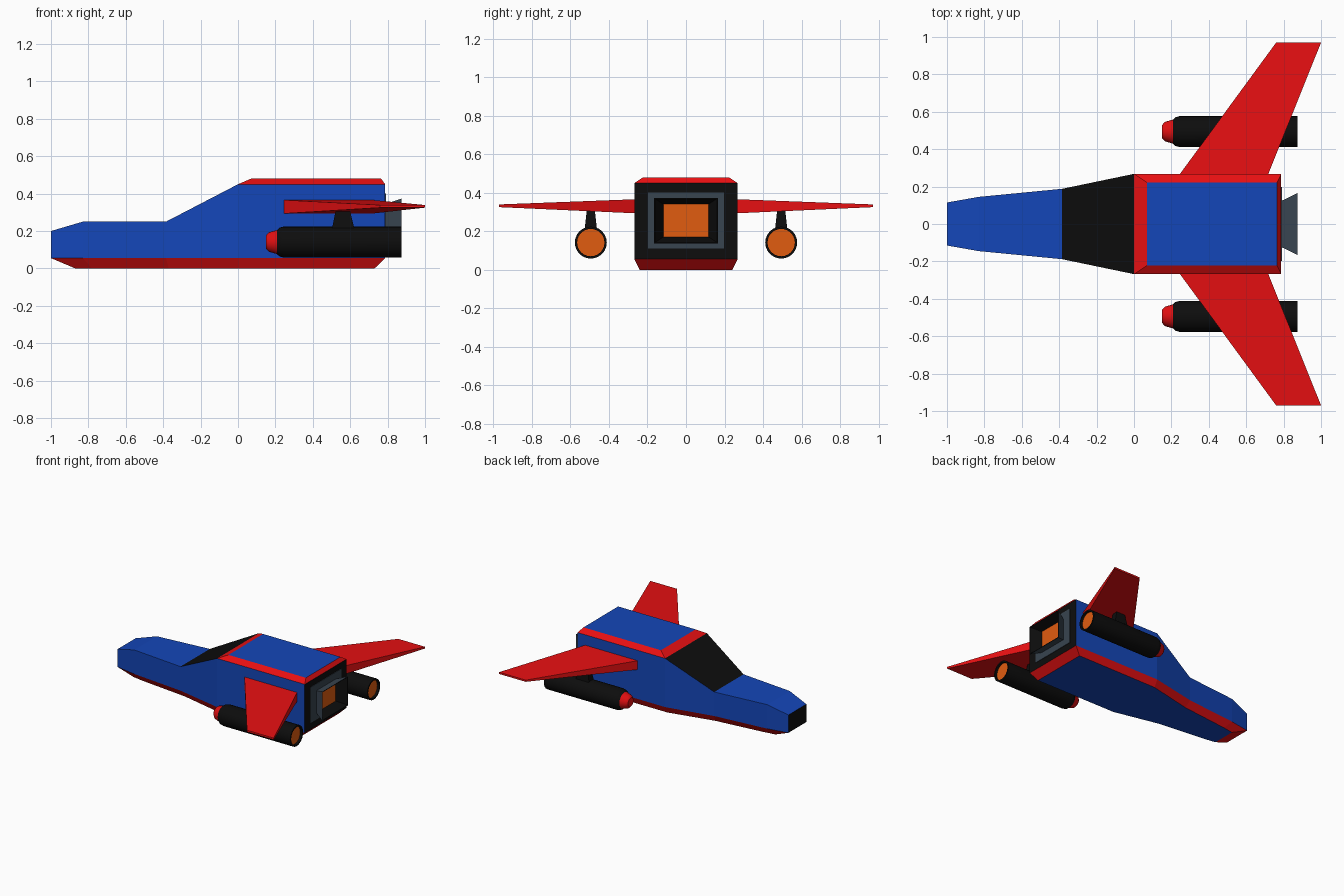
import bpy, bmesh
from math import cos, sin, pi, radians

if "Cube" in bpy.data.objects:
    bpy.data.objects.remove(bpy.data.objects["Cube"])

PALETTE = {
    "blue": (0.007, 0.061, 0.48, 1),
    "red": (0.8, 0.005, 0.006, 1),
    "black": (0.004, 0.004, 0.004, 1),
    "grey": (0.04, 0.058, 0.08, 1),
    "orange": (0.75, 0.107, 0.005, 1),
}
MATS = {}
for key, col in PALETTE.items():
    MATS[key] = bpy.data.materials.new(key + "_paint")
    MATS[key].diffuse_color = col
INDEX = {k: i for i, k in enumerate(PALETTE)}


def finish(name, bm, smooth=None):
    bmesh.ops.recalc_face_normals(bm, faces=bm.faces)
    me = bpy.data.meshes.new(name)
    bm.to_mesh(me)
    bm.free()
    for m in MATS.values():
        me.materials.append(m)
    if smooth:
        me.shade_smooth()
        me.set_sharp_from_angle(angle=radians(smooth))
    ob = bpy.data.objects.new(name, me)
    bpy.context.collection.objects.link(ob)
    return ob


def loft(rings, color, start, end):
    """Skin equal-length rings; color(i, j) names the paint of each quad."""
    bm = bmesh.new()
    vs = [[bm.verts.new(p) for p in r] for r in rings]
    n = len(rings[0])
    for i in range(len(rings) - 1):
        for j in range(n):
            k = (j + 1) % n
            f = bm.faces.new((vs[i][j], vs[i][k], vs[i + 1][k], vs[i + 1][j]))
            f.material_index = INDEX[color(i, j)]
    for ring, c in ((vs[0], start), (vs[-1], end)):
        if c:
            bm.faces.new(ring).material_index = INDEX[c]
    return bm, vs


def rect_x(x, hy, hz, zc):
    return [(x, -hy, zc - hz), (x, hy, zc - hz), (x, hy, zc + hz), (x, -hy, zc + hz)]


def rect_z(z, x0, x1, y0, y1):
    return [(x0, y0, z), (x1, y0, z), (x1, y1, z), (x0, y1, z)]


# Fuselage: stations of x, half width, top height, belly x, belly half width
stations = [(-1, .115, .20, -.87, .095), (-.83, .145, .25, -.78, .11),
            (-.385, .188, .25, -.37, .155), (0, .268, .45, 0, .238),
            (.787, .268, .45, .73, .24)]
rings = [[(bx, -bw, 0), (x, -w, .055), (x, -w, zt),
          (x, w, zt), (x, w, .055), (bx, bw, 0)] for x, w, zt, bx, bw in stations]
side_paint = ["red", "blue", "blue", "blue", "red", "blue"]
bm, vs = loft(rings, lambda i, j: "red" if (i, j) == (2, 2) else side_paint[j], None, None)
for r in (vs[0], vs[-1]):
    bm.faces.new(r[1:5]).material_index = INDEX["black"]
    bm.faces.new((r[0], r[1], r[4], r[5])).material_index = INDEX["red"]
# Windscreen glass inset in its red frame
screen = next(f for f in bm.faces if all(v in f.verts for v in vs[2][2:4] + vs[3][2:4]))
bmesh.ops.inset_individual(bm, faces=[screen], thickness=.013)
screen.material_index = INDEX["black"]
finish("fuselage", bm)

# Roof panel with red bevelled border
bm, _ = loft([rect_z(.45, 0, .787, -.268, .268), rect_z(.48, .07, .765, -.222, .222)],
             lambda i, j: "red", None, "blue")
finish("roof_panel", bm)

# Rear exhaust plate and flared main nozzle
bm, _ = loft([rect_x(.78, .197, .145, .255), rect_x(.791, .197, .145, .255)],
             lambda i, j: "grey", None, "grey")
finish("exhaust_plate", bm)
bm, _ = loft([rect_x(.785, .122, .088, .255), rect_x(.873, .165, .118, .255),
              rect_x(.873, .16, .113, .255), rect_x(.795, .118, .085, .255)],
             lambda i, j: ("grey", "black", "black")[i], None, "orange")
finish("main_nozzle", bm)

# Pod profile: x, radius, paint of the band that follows
POD = [(.15, .035, "red"), (.165, .052, "red"), (.208, .064, "black"), (.222, .077, "black"),
       (.245, .083, "black"), (.873, .083, "black"), (.873, .071, "black"), (.855, .071, "")]
SEG = 24

for side, s in (("left", 1), ("right", -1)):
    # Swept, tapered wing
    def section(y, x0, x1, z0, z1):
        return [(x0, s * y, z0), (x1, s * y, z0), (x1, s * y, z1), (x0, s * y, z1)]
    bm, _ = loft([section(.26, .24, .715, .293, .366), section(.97, .76, 1, .325, .339)],
                 lambda i, j: "red", "red", "red")
    finish(side + "_wing", bm)

    # Engine pod with red nose and glowing recessed exhaust
    yc, zc = s * .494, .141
    pod_rings = [[(x, yc + r * cos(2 * pi * k / SEG), zc + r * sin(2 * pi * k / SEG))
                  for k in range(SEG)] for x, r, _ in POD]
    bm, _ = loft(pod_rings, lambda i, j: POD[i][2], "red", "orange")
    finish(side + "_engine_pod", bm, smooth=35)

    # Pylon between wing and pod
    bm, _ = loft([rect_z(.20, .50, .625, yc - .033, yc + .033),
                  rect_z(.325, .525, .595, yc - .019, yc + .019)],
                 lambda i, j: "black", "black", "black")
    finish(side + "_pylon", bm)

for m in bpy.data.materials:
    if m.users and not m.is_grease_pencil:
        m.use_nodes = True
        m.node_tree.nodes["Principled BSDF"].inputs["Base Color"].default_value = m.diffuse_color
